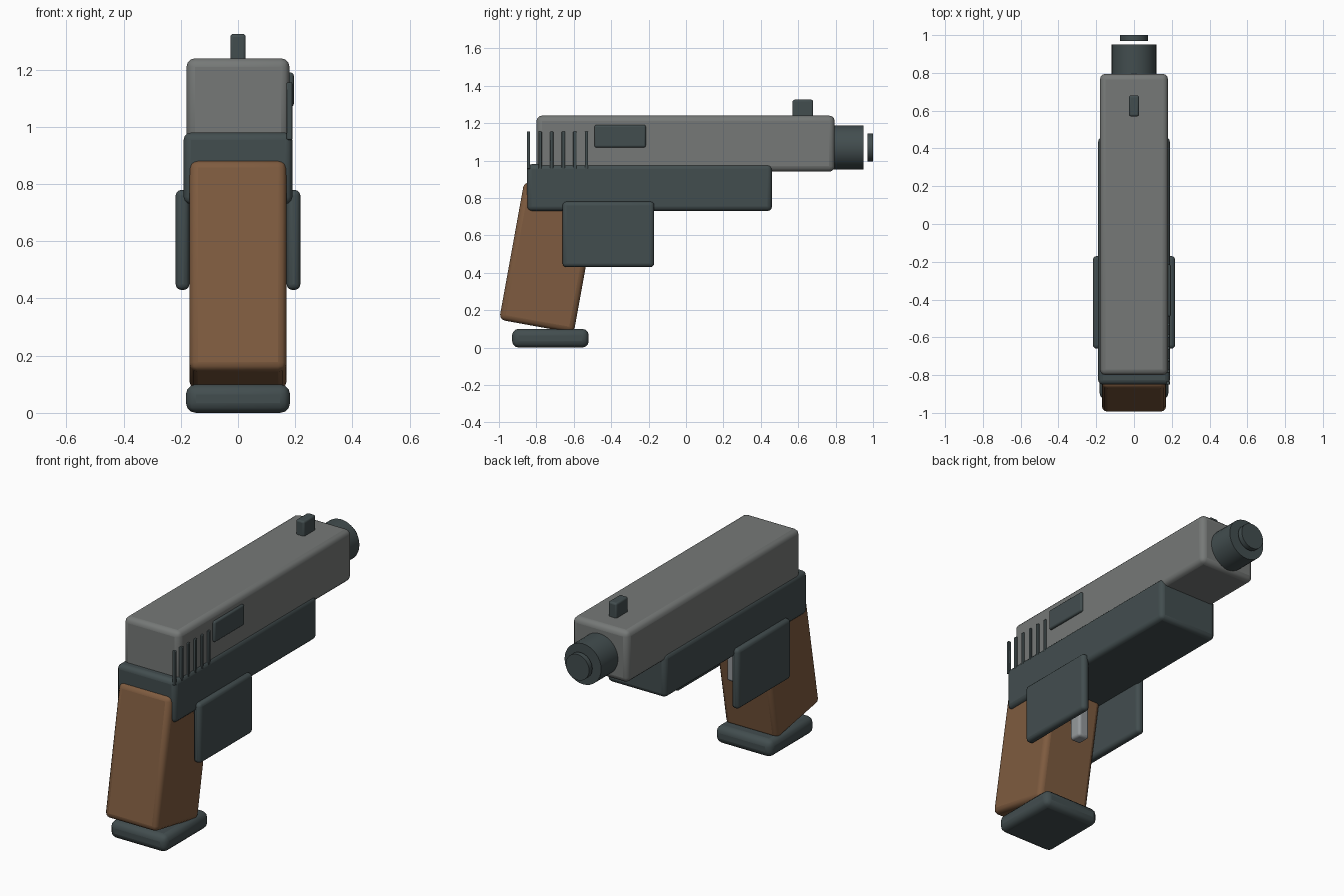
import bpy
import math
from mathutils import Vector

cube = bpy.data.objects.get("Cube")
if cube:
    bpy.data.objects.remove(cube, do_unlink=True)


def material(name, rgb):
    mat = bpy.data.materials.new(name)
    mat.use_nodes = True
    colour = (*rgb, 1.0)
    mat.diffuse_color = colour
    mat.node_tree.nodes["Principled BSDF"].inputs["Base Color"].default_value = colour
    return mat


GREY = material("slide grey", (0.18, 0.19, 0.185))
DARK = material("dark blue grey", (0.055, 0.075, 0.078))
BROWN = material("grip brown", (0.21, 0.105, 0.05))
STEEL = material("trigger steel", (0.3, 0.32, 0.33))


def finish(obj, name, mat, bevel, segments=3):
    obj.name = name
    obj.data.materials.append(mat)
    if bevel:
        mod = obj.modifiers.new("rounded edges", "BEVEL")
        mod.width = bevel
        mod.segments = segments
        mod.limit_method = "ANGLE"
    bpy.ops.object.shade_smooth_by_angle(angle=math.radians(35))
    return obj


def box(name, low, high, mat, bevel=0.02, tilt=0.0):
    """Rounded box between two corners, optionally tilted about x."""
    low, high = Vector(low), Vector(high)
    bpy.ops.mesh.primitive_cube_add(size=1, location=(low + high) / 2,
                                    rotation=(tilt, 0, 0))
    obj = bpy.context.object
    obj.scale = high - low
    bpy.ops.object.transform_apply(location=False, rotation=False, scale=True)
    return finish(obj, name, mat, bevel)


def tube(name, radius, y0, y1, z, mat, bevel=0.0):
    """Round bar lying along y."""
    bpy.ops.mesh.primitive_cylinder_add(vertices=32, radius=radius, depth=y1 - y0,
                                        location=(0, (y0 + y1) / 2, z),
                                        rotation=(math.pi / 2, 0, 0))
    return finish(bpy.context.object, name, mat, bevel)


# Upper body
box("slide", (-0.18, -0.80, 0.94), (0.18, 0.795, 1.24), GREY, 0.03)
box("frame", (-0.19, -0.85, 0.73), (0.19, 0.46, 0.98), DARK, 0.025)
box("front_sight", (-0.027, 0.57, 1.20), (0.027, 0.68, 1.325), DARK, 0.01)

# Barrel and the separate muzzle disc
tube("barrel", 0.118, 0.60, 0.95, 1.07, DARK)
tube("muzzle_disc", 0.075, 0.97, 1.0, 1.07, DARK)

# Ejection port and grip ribs, on the left side only
box("ejection_port", (0.165, -0.49, 1.07), (0.195, -0.215, 1.19), DARK, 0.01)
for i in range(6):
    y = -0.842 + i * 0.062
    box(f"slide_rib_{i + 1}", (0.17, y - 0.009, 0.955), (0.19, y + 0.009, 1.155),
        DARK, 0.004)

# Handle
box("grip", (-0.17, -0.935, 0.107), (0.17, -0.53, 0.857), BROWN, 0.03,
    tilt=math.radians(-10.3))
box("magazine_base", (-0.182, -0.93, 0.0), (0.182, -0.52, 0.1), DARK, 0.035)

# Guard plates and the trigger between them
for side, label in ((1, "left"), (-1, "right")):
    xs = sorted((side * 0.17, side * 0.218))
    box(f"guard_plate_{label}", (xs[0], -0.66, 0.43), (xs[1], -0.17, 0.78), DARK, 0.02)
box("trigger", (-0.035, -0.50, 0.44), (0.035, -0.42, 0.76), STEEL, 0.015)
